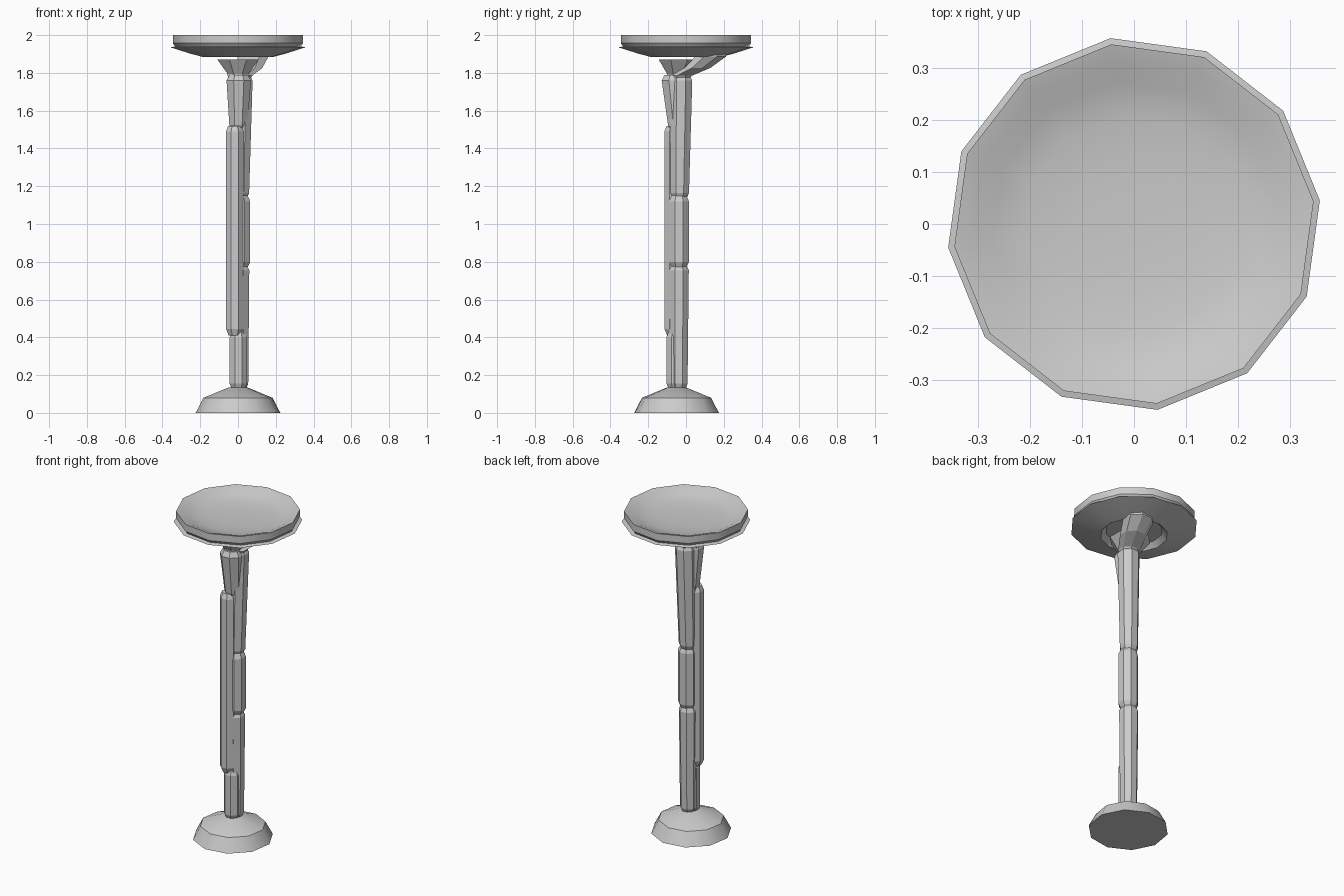
import bpy, bmesh, math

if "Cube" in bpy.data.objects:
    bpy.data.objects.remove(bpy.data.objects["Cube"])


def loft(name, rings, sides, turn=0.0, smooth=None):
    """Closed tube through horizontal rings given as (x, y, z, radius)."""
    bm = bmesh.new()
    loops = []
    for x, y, z, r in rings:
        loop = []
        for i in range(sides):
            a = math.radians(turn) + 2 * math.pi * i / sides
            loop.append(bm.verts.new((x + r * math.cos(a), y + r * math.sin(a), z)))
        loops.append(loop)
    for lo, hi in zip(loops, loops[1:]):
        for i in range(sides):
            j = (i + 1) % sides
            bm.faces.new((lo[i], lo[j], hi[j], hi[i]))
    bm.faces.new(loops[0][::-1])
    bm.faces.new(loops[-1])
    bmesh.ops.recalc_face_normals(bm, faces=bm.faces[:])
    mesh = bpy.data.meshes.new(name)
    bm.to_mesh(mesh)
    bm.free()
    ob = bpy.data.objects.new(name, mesh)
    bpy.context.collection.objects.link(ob)
    if smooth:
        bpy.ops.object.select_all(action='DESELECT')
        ob.select_set(True)
        bpy.context.view_layer.objects.active = ob
        bpy.ops.object.shade_smooth_by_angle(angle=math.radians(smooth))
    return ob


def segment(name, bottom, top):
    """Eight-sided pole length with pinched ends; ends are (x, y, z, radius)."""
    (x0, y0, z0, r0), (x1, y1, z1, r1) = bottom, top
    loft(name, [(x0, y0, z0, r0 * 0.7), (x0, y0, z0 + 0.035, r0),
                (x1, y1, z1 - 0.03, r1), (x1, y1, z1, r1 * 0.75)], 8, 22.5)


# Dished seat: recess underneath, sloped flange, cushion band, shallow bowl
seat = [(0.16, 1.915), (0.19, 1.885), (0.255, 1.902), (0.36, 1.935),
        (0.335, 1.94), (0.348, 1.957), (0.348, 2.0), (0.315, 1.991),
        (0.275, 1.973), (0.21, 1.96), (0.12, 1.954), (0.04, 1.952)]
loft("seat", [(0, 0, z, r) for r, z in seat], 12, 7.2, 35)

# Weighted foot
foot = [(0.227, 0.0), (0.185, 0.08), (0.05, 0.135)]
loft("base", [(0, -0.05, z, r) for r, z in foot], 10, 9, 40)

# Front pole in three lengths
segment("front_pole_lower", (0.002, -0.057, 0.12, 0.05), (0.002, -0.057, 0.43, 0.05))
segment("front_pole_middle", (-0.017, -0.068, 0.41, 0.05), (-0.017, -0.068, 1.52, 0.05))
segment("front_pole_upper", (0.002, -0.047, 1.49, 0.052), (0.004, -0.064, 1.79, 0.07))

# Rear pole in three lengths
segment("rear_pole_lower", (0.008, -0.038, 0.12, 0.05), (0.008, -0.037, 0.785, 0.056))
segment("rear_pole_middle", (0.012, -0.037, 0.765, 0.057), (0.012, -0.037, 1.15, 0.057))
segment("rear_pole_upper", (0.01, -0.033, 1.13, 0.053), (0.018, -0.026, 1.79, 0.064))

# Flared cup on the front pole
loft("front_cup", [(0, -0.045, 1.77, 0.057), (0, -0.045, 1.795, 0.06),
                   (0, -0.035, 1.87, 0.118)], 8, 22.5)

# Bent arm from the rear pole up into the seat
loft("rear_arm", [(0.018, -0.03, 1.765, 0.05), (0.02, -0.025, 1.785, 0.06),
                  (0.06, 0.06, 1.826, 0.074), (0.08, 0.13, 1.886, 0.088),
                  (0.08, 0.13, 1.93, 0.088)], 8, 22.5)
